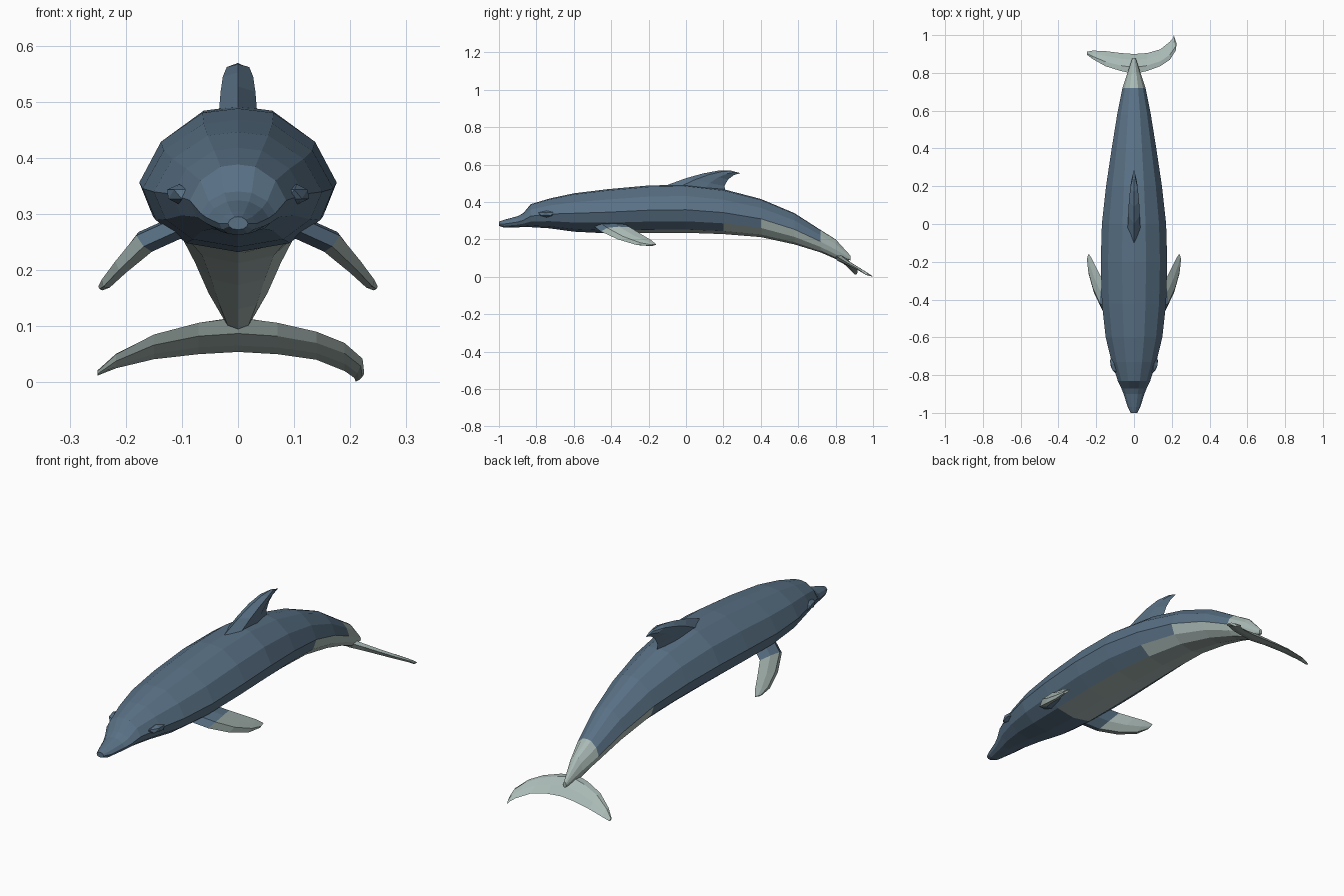
import bpy, bmesh
from mathutils import Vector

if "Cube" in bpy.data.objects:
    bpy.data.objects.remove(bpy.data.objects["Cube"])


def material(name, rgb):
    m = bpy.data.materials.new(name)
    m.diffuse_color = (*rgb, 1)
    m.use_nodes = True
    m.node_tree.nodes["Principled BSDF"].inputs["Base Color"].default_value = m.diffuse_color
    return m


BLUE = material("slate blue skin", (0.10, 0.165, 0.235))
PALE = material("pale grey skin", (0.40, 0.49, 0.465))


def loft(name, sections, pale_rule):
    """Skin closed cross-sections; pale_rule(segment, side, centre) picks the pale colour."""
    bm = bmesh.new()
    rings = [[bm.verts.new(p) for p in s] for s in sections]
    n = len(rings[0])
    for i in range(len(rings) - 1):
        for j in range(n):
            k = (j + 1) % n
            f = bm.faces.new((rings[i][j], rings[i][k], rings[i + 1][k], rings[i + 1][j]))
            f.material_index = int(pale_rule(i, j, f.calc_center_median()))
    for i, ring in ((0, rings[0]), (len(rings) - 2, rings[-1])):
        f = bm.faces.new(ring)
        f.material_index = int(pale_rule(i, 0, f.calc_center_median()))
    bmesh.ops.recalc_face_normals(bm, faces=bm.faces)
    me = bpy.data.meshes.new(name)
    bm.to_mesh(me)
    bm.free()
    me.materials.append(BLUE)
    me.materials.append(PALE)
    ob = bpy.data.objects.new(name, me)
    bpy.context.collection.objects.link(ob)
    return ob


def foil(lead, trail, half, normal):
    """Six-sided fin section between a leading and a trailing point."""
    a, b = Vector(lead), Vector(trail)
    n = Vector(normal).normalized() * half
    p, q = a.lerp(b, 0.22), a.lerp(b, 0.62)
    return [a, p + n, q + n * 0.8, b, q - n * 0.8, p - n]


# Body: y, top z, bottom z, half width
RINGS = [
    (-1.00, .295, .272, .018), (-.97, .305, .262, .033), (-.90, .324, .264, .055),
    (-.87, .340, .266, .067), (-.83, .388, .265, .086), (-.73, .418, .259, .118),
    (-.60, .446, .241, .150), (-.42, .468, .232, .170), (-.20, .488, .234, .176),
    (.00, .492, .235, .170), (.20, .468, .228, .148), (.40, .416, .212, .118),
    (.58, .340, .173, .089), (.72, .250, .130, .061), (.80, .200, .095, .035),
    (.88, .112, .088, .008),
]
HALF = [(0, 1), (.36, .94), (.78, .55), (1, 0), (.86, -.5), (.54, -.86), (0, -1)]
PROFILE = HALF + [(-u, v) for u, v in HALF[-2:0:-1]]


def body_section(y, top, bottom, w):
    mid = bottom + 0.48 * (top - bottom)
    return [(u * w, y, mid + v * ((top - mid) if v > 0 else (mid - bottom)))
            for u, v in PROFILE]


def belly_pale(i, j, c):
    row = min(j, 11 - j)          # 0 = back, 5 = belly
    return (c.y > .74 or (row == 5 and c.y > -.33) or (row == 4 and c.y > .28)
            or (row == 3 and c.y > .47))


loft("body", [body_section(*r) for r in RINGS], belly_pale)

# Dorsal fin: leading y z, trailing y z, half thickness
DORSAL = [(-.17, .465, .22, .43, .036), (.00, .527, .205, .485, .031),
          (.09, .552, .225, .520, .027), (.17, .567, .255, .543, .020),
          (.235, .569, .29, .554, .006)]
loft("dorsal_fin", [foil((0, a, b), (0, c, d), t, (1, 0, 0)) for a, b, c, d, t in DORSAL],
     lambda i, j, c: False)

# Flippers: leading point, trailing point, half thickness
FLIPPER = [((.095, -.50, .275), (.12, -.33, .285), .020),
           ((.168, -.455, .242), (.165, -.30, .265), .020),
           ((.212, -.365, .200), (.198, -.235, .225), .014),
           ((.240, -.265, .170), (.222, -.185, .195), .010),
           ((.247, -.195, .166), (.240, -.158, .172), .005)]
for side, label in ((-1, "left"), (1, "right")):
    def flip(p):
        return (side * p[0], p[1], p[2])
    loft(label + "_flipper",
         [foil(flip(a), flip(b), t, (side * .7, 0, .72)) for a, b, t in FLIPPER],
         lambda i, j, c: i >= 1)
    # Brow ridge over the eye
    bpy.ops.mesh.primitive_ico_sphere_add(subdivisions=1, radius=1,
                                          location=(side * .105, -.745, .335))
    brow = bpy.context.object
    brow.name = label + "_brow"
    brow.scale = (.022, .05, .018)
    brow.rotation_euler = (0, 0, -side * .25)
    brow.data.materials.append(BLUE)

# Tail fluke: x, leading y z, trailing y z, half thickness
FLUKE = [(-.25, .897, .020, .912, .012, .004), (-.217, .872, .050, .918, .025, .008),
         (-.15, .835, .085, .915, .041, .011), (-.07, .810, .106, .905, .050, .014),
         (.00, .795, .115, .900, .054, .018), (.07, .810, .106, .905, .050, .014),
         (.14, .836, .090, .925, .040, .011), (.19, .870, .070, .965, .020, .009),
         (.222, .920, .042, .985, .008, .007), (.225, .955, .016, 1.0, .001, .004)]
loft("tail_fluke",
     [foil((x, a, b), (x if x < .2 else x - .015, c, d), t, (0, .57, .82))
      for x, a, b, c, d, t in FLUKE],
     lambda i, j, c: True)
